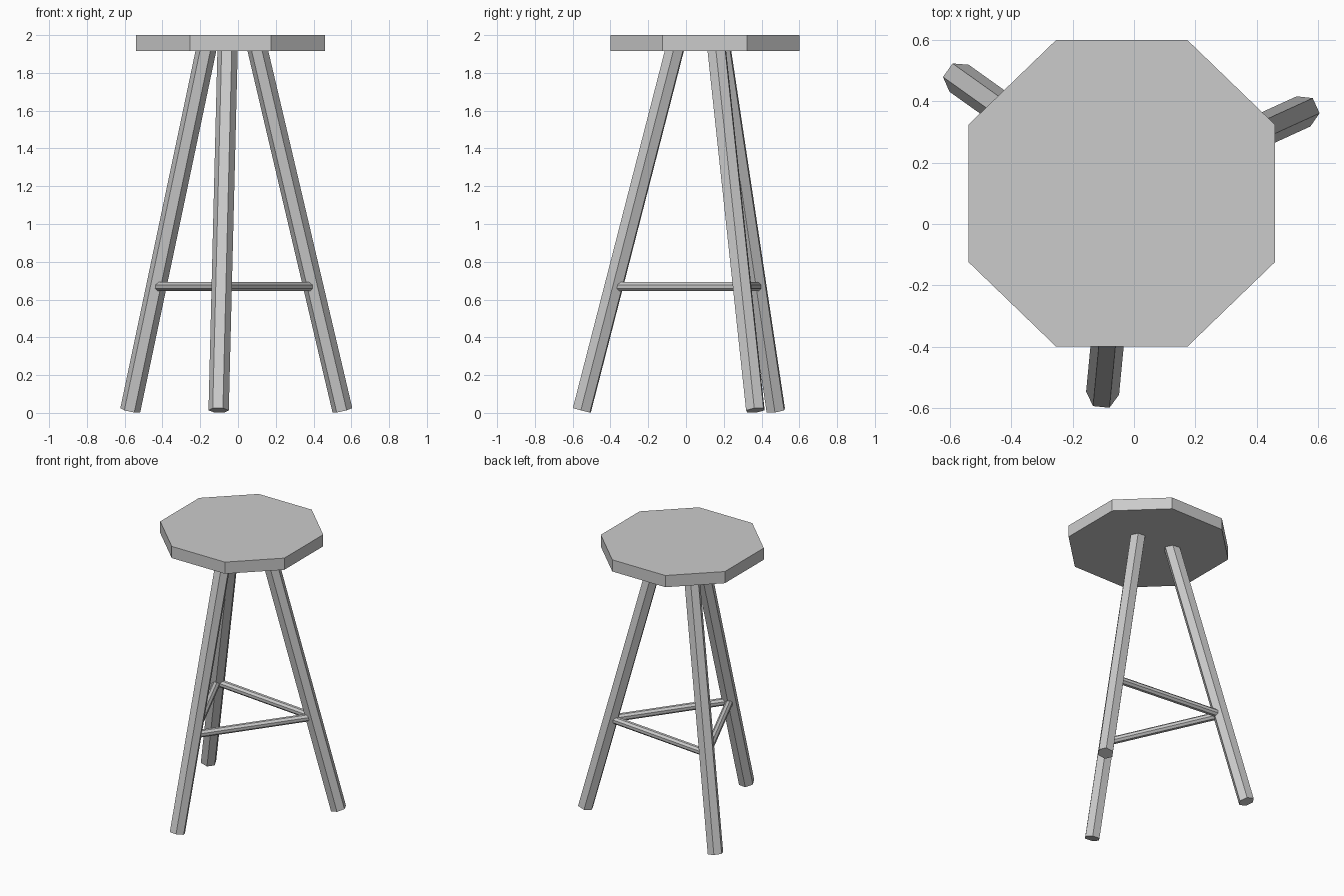
import bpy
import bmesh
from math import sin, cos, pi, radians
from mathutils import Vector, Matrix

cube = bpy.data.objects.get("Cube")
if cube:
    bpy.data.objects.remove(cube)

grey = bpy.data.materials.new("plain_grey")
grey.use_nodes = True
COLOUR = (0.6, 0.6, 0.6, 1)
grey.diffuse_color = COLOUR
grey.node_tree.nodes["Principled BSDF"].inputs["Base Color"].default_value = COLOUR

CENTRE = Vector((-0.04, 0.097, 0))
ANGLES = [radians(a) for a in (-95.5, 24.5, 144.5)]
NAMES = ("front", "left", "right")
FOOT_R, TOP_R, SEAT_Z = 0.655, 0.16, 1.915


def add_object(name, bm):
    bmesh.ops.recalc_face_normals(bm, faces=bm.faces)
    mesh = bpy.data.meshes.new(name)
    bm.to_mesh(mesh)
    bm.free()
    mesh.materials.append(grey)
    obj = bpy.data.objects.new(name, mesh)
    bpy.context.collection.objects.link(obj)
    return obj


def rod(name, start, end, radius, sides, side_axis, turn=0.0):
    """Straight prism between two points, with its section aligned to side_axis."""
    axis = (end - start).normalized()
    u = (side_axis - axis * side_axis.dot(axis)).normalized()
    v = axis.cross(u)
    bm = bmesh.new()
    rings = []
    for p in (start, end):
        rings.append([bm.verts.new(p + radius * (u * cos(a) + v * sin(a)))
                      for a in (turn + 2 * pi * i / sides for i in range(sides))])
    low, high = rings
    bm.faces.new(low)
    bm.faces.new(high)
    for i in range(sides):
        j = (i + 1) % sides
        bm.faces.new((low[i], low[j], high[j], high[i]))
    return add_object(name, bm)


def leg_point(angle, z):
    """Point on a leg's centre line at height z."""
    r = FOOT_R + (TOP_R - FOOT_R) * z / SEAT_Z
    return CENTRE + Vector((r * cos(angle), r * sin(angle), z))


# Octagonal seat slab
bm = bmesh.new()
a, b, h = 0.5, 0.214, 0.224
outline = [(a, -h), (a, h), (b, a), (-b, a), (-a, h), (-a, -h), (-b, -a), (b, -a)]
base = bm.faces.new([bm.verts.new((x, y, SEAT_Z)) for x, y in outline])
top = bmesh.ops.extrude_face_region(bm, geom=[base])["geom"]
bmesh.ops.translate(bm, vec=(0, 0, 2 - SEAT_Z),
                    verts=[g for g in top if isinstance(g, bmesh.types.BMVert)])
bmesh.ops.translate(bm, vec=(-0.04, 0.1, 0), verts=bm.verts)
add_object("seat", bm)

# Three splayed hexagonal legs
for name, ang in zip(NAMES, ANGLES):
    across = Vector((-sin(ang), cos(ang), 0))
    rod(name + "_leg", leg_point(ang, 0.0135), leg_point(ang, 1.95), 0.054, 6, across)

# Three round stretchers tying the legs together
for i in range(3):
    p = leg_point(ANGLES[i], 0.668)
    q = leg_point(ANGLES[(i + 1) % 3], 0.668)
    rod(NAMES[i] + "_stretcher", p, q, 0.026, 8, Vector((0, 0, 1)), pi / 8)
